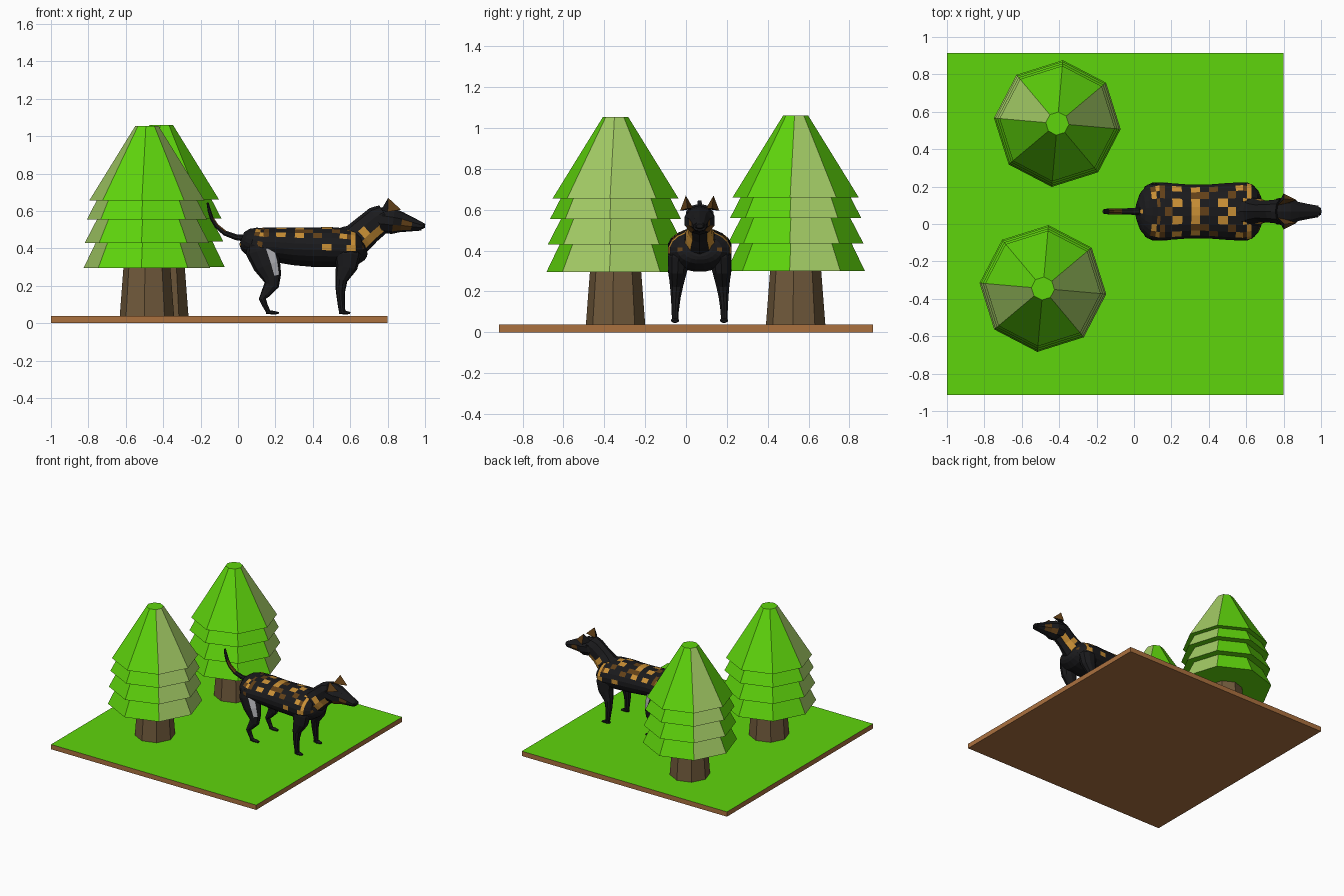
import bpy, bmesh, math, random
from mathutils import Vector

if "Cube" in bpy.data.objects:
    bpy.data.objects.remove(bpy.data.objects["Cube"])

random.seed(4)
CY = 0.067  # centre line of the dog


def mat(name, r, g, b):
    m = bpy.data.materials.new(name)
    m.diffuse_color = [(c / 255) ** 2.2 for c in (r, g, b)] + [1]
    m.use_nodes = True
    m.node_tree.nodes["Principled BSDF"].inputs["Base Color"].default_value = m.diffuse_color
    return m


GREEN = mat("green", 95, 212, 20)
PALE = mat("pale_green", 160, 200, 100)
BARK = mat("bark", 112, 90, 62)
EARTH = mat("earth", 170, 112, 65)
BLACK = mat("black", 32, 32, 34)
BROWN = mat("brown", 98, 66, 30)
TAN = mat("tan", 200, 142, 56)
GREY = mat("light_grey", 185, 185, 190)
COAT = [BLACK, BROWN, TAN, GREY]


def finish(name, bm, mats, pick=None):
    bmesh.ops.recalc_face_normals(bm, faces=bm.faces[:])
    bm.normal_update()
    if pick:
        for f in bm.faces:
            f.material_index = pick(f.calc_center_median(), f.normal)
    me = bpy.data.meshes.new(name)
    bm.to_mesh(me)
    bm.free()
    for m in mats:
        me.materials.append(m)
    ob = bpy.data.objects.new(name, me)
    bpy.context.collection.objects.link(ob)
    return ob


def skin(bm, rings):
    n = len(rings[0])
    for a, b in zip(rings, rings[1:]):
        for k in range(n):
            bm.faces.new((a[k], a[(k + 1) % n], b[(k + 1) % n], b[k]))
    bm.faces.new(rings[0][::-1])
    bm.faces.new(rings[-1])


def loft(name, secs, sides=10, pick=None, sub=1):
    """Skin oval sections (x, y, z, half width in y, half depth) along a path."""
    secs = [Vector(s) for s in secs]
    fine = [a.lerp(b, i / sub) for a, b in zip(secs, secs[1:]) for i in range(sub)] + [secs[-1]]
    bm, rings = bmesh.new(), []
    for i, s in enumerate(fine):
        p, q = fine[max(i - 1, 0)], fine[min(i + 1, len(fine) - 1)]
        t = Vector((q[0] - p[0], 0, q[2] - p[2])).normalized()
        n = t.cross(Vector((0, 1, 0)))
        ring = []
        for k in range(sides):
            a = 2 * math.pi * (k + 0.5) / sides
            off = n * (s[4] * math.sin(a)) + Vector((0, s[3] * math.cos(a), 0))
            ring.append(bm.verts.new(Vector((s[0], s[1] + CY, s[2])) + off))
        rings.append(ring)
    skin(bm, rings)
    return finish(name, bm, COAT, pick)


def turned(name, x, y, profile, mats, pick=None):
    """Eight-sided turned shape."""
    bm = bmesh.new()
    rings = [[bm.verts.new((x + r * math.cos(math.radians(45 * k - 5)),
                            y + r * math.sin(math.radians(45 * k - 5)), z))
              for k in range(8)] for r, z in profile]
    skin(bm, rings)
    return finish(name, bm, mats, pick)


# Ground slab with a grass top
bm = bmesh.new()
bmesh.ops.create_cube(bm, size=1)
for v in bm.verts:
    v.co = (v.co.x * 1.8 - 0.1, v.co.y * 1.83, (v.co.z + 0.5) * 0.038)
finish("ground", bm, [EARTH, GREEN], lambda c, n: int(n.z > 0.5))

# Trees with stacked skirts, some sectors paler
TIERS = [(.34, .295), (.275, .43), (.333, .43), (.268, .555), (.322, .555),
         (.27, .655), (.31, .655), (.062, 1.055)]
for i, (x, y, dz, pale) in enumerate([(-.487, -.345, 0, (0, 4, 7)), (-.41, .537, .006, (0, 3))]):
    def sector(c, n, x=x, y=y, pale=pale):
        if abs(n.z) > 0.95:
            return 0
        a = math.degrees(math.atan2(c.y - y, c.x - x)) + 5
        return int(int((a % 360) // 45) in pale)
    turned(f"tree_trunk_{i + 1}", x, y, [(.146, .036), (.125, .31)], [BARK])
    turned(f"tree_foliage_{i + 1}", x, y, [(r, z + dz) for r, z in TIERS], [GREEN, PALE], sector)

# Dog body with mirrored coat flecks
flecks = {}


def coat(c, n):
    key = (round(c.x, 3), round(abs(c.y - CY), 3), round(c.z, 3))
    if key not in flecks:
        chance = 0.5 if n.z > 0.6 else 0.16 if n.z > -0.2 else 0
        if not 0.07 < c.x < 0.62:
            chance = 0.08
        flecks[key] = random.choice((1, 2)) if random.random() < chance else 0
    return flecks[key]


loft("dog_body", [(.02, 0, .455, .05, .035), (.04, 0, .447, .105, .062), (.075, 0, .435, .145, .08),
                  (.13, 0, .42, .157, .093), (.20, 0, .42, .153, .094), (.30, 0, .411, .145, .102),
                  (.40, 0, .407, .146, .107), (.50, 0, .407, .154, .108), (.58, 0, .402, .158, .106),
                  (.63, 0, .402, .148, .094), (.665, 0, .405, .11, .07), (.68, 0, .41, .06, .04)],
     20, coat, 2)

# Neck, head and nose
loft("dog_neck", [(.56, 0, .42, .10, .09), (.63, 0, .445, .082, .088), (.69, 0, .50, .06, .082),
                  (.75, 0, .55, .064, .08), (.79, 0, .575, .07, .065)], 10,
     lambda c, n: 2 if abs(n.y) > .55 and n.x > 0.1 and .66 < c.x < .78 else 0, 2)
loft("dog_head", [(.73, 0, .565, .045, .05), (.77, 0, .553, .074, .07), (.83, 0, .545, .077, .068),
                  (.875, 0, .54, .054, .054), (.93, 0, .528, .042, .038), (.985, 0, .517, .032, .022)], 10,
     lambda c, n: 1 if abs(n.y) > .6 and c.z < .535 and .83 < c.x < .93 else 0)
loft("dog_nose", [(.975, 0, .521, .024, .018), (.992, 0, .521, .025, .017), (1.0, 0, .52, .017, .011)], 8)

# Tail
loft("dog_tail", [(.05, 0, .455, .022, .022), (-.01, 0, .46, .019, .017), (-.07, 0, .482, .018, .015),
                  (-.115, 0, .52, .017, .013), (-.14, 0, .56, .016, .011), (-.153, 0, .60, .015, .010),
                  (-.163, 0, .645, .010, .006)], 8,
     lambda c, n: 1 if -.13 < c.x < -.08 and n.x > .3 else 0)

# Legs, feet and ears, mirrored left and right
for side, s in (("right", -1), ("left", 1)):
    loft(f"dog_hind_leg_{side}", [
        (.115, s * .10, .45, .048, .062), (.125, s * .103, .39, .055, .085),
        (.155, s * .108, .31, .050, .074), (.178, s * .113, .25, .036, .054),
        (.180, s * .116, .205, .027, .040), (.145, s * .118, .155, .020, .024),
        (.130, s * .12, .13, .018, .019), (.147, s * .12, .09, .016, .014),
        (.165, s * .12, .056, .016, .012)], 10,
        lambda c, n: 3 if abs(n.y) > .8 and s * (c.y - CY) > .14 and .28 < c.z < .42 and n.x > .1 else 0)
    loft(f"dog_hind_foot_{side}", [
        (.15, s * .12, .06, .014, .010), (.185, s * .12, .057, .020, .011),
        (.218, s * .12, .054, .013, .006)], 8)
    loft(f"dog_front_leg_{side}", [
        (.585, s * .10, .43, .042, .055), (.585, s * .104, .37, .053, .074),
        (.58, s * .108, .30, .048, .058), (.552, s * .113, .23, .034, .033),
        (.548, s * .117, .17, .025, .025), (.552, s * .12, .10, .018, .019),
        (.558, s * .12, .056, .017, .017)], 10)
    loft(f"dog_front_foot_{side}", [
        (.54, s * .12, .06, .014, .011), (.57, s * .12, .058, .021, .012),
        (.60, s * .12, .054, .013, .006)], 8)
    bm = bmesh.new()
    a, b, c, d = [bm.verts.new((x, CY + s * y, z)) for x, y, z in
                  ((.765, .03, .605), (.803, .068, .67), (.872, .06, .607), (.80, .096, .595))]
    for f in ((a, b, c), (a, b, d), (b, c, d), (a, c, d)):
        bm.faces.new(f)
    finish(f"dog_ear_{side}", bm, COAT, lambda c, n: 1 if n.x > .2 and abs(n.y) > .3 else 0)
